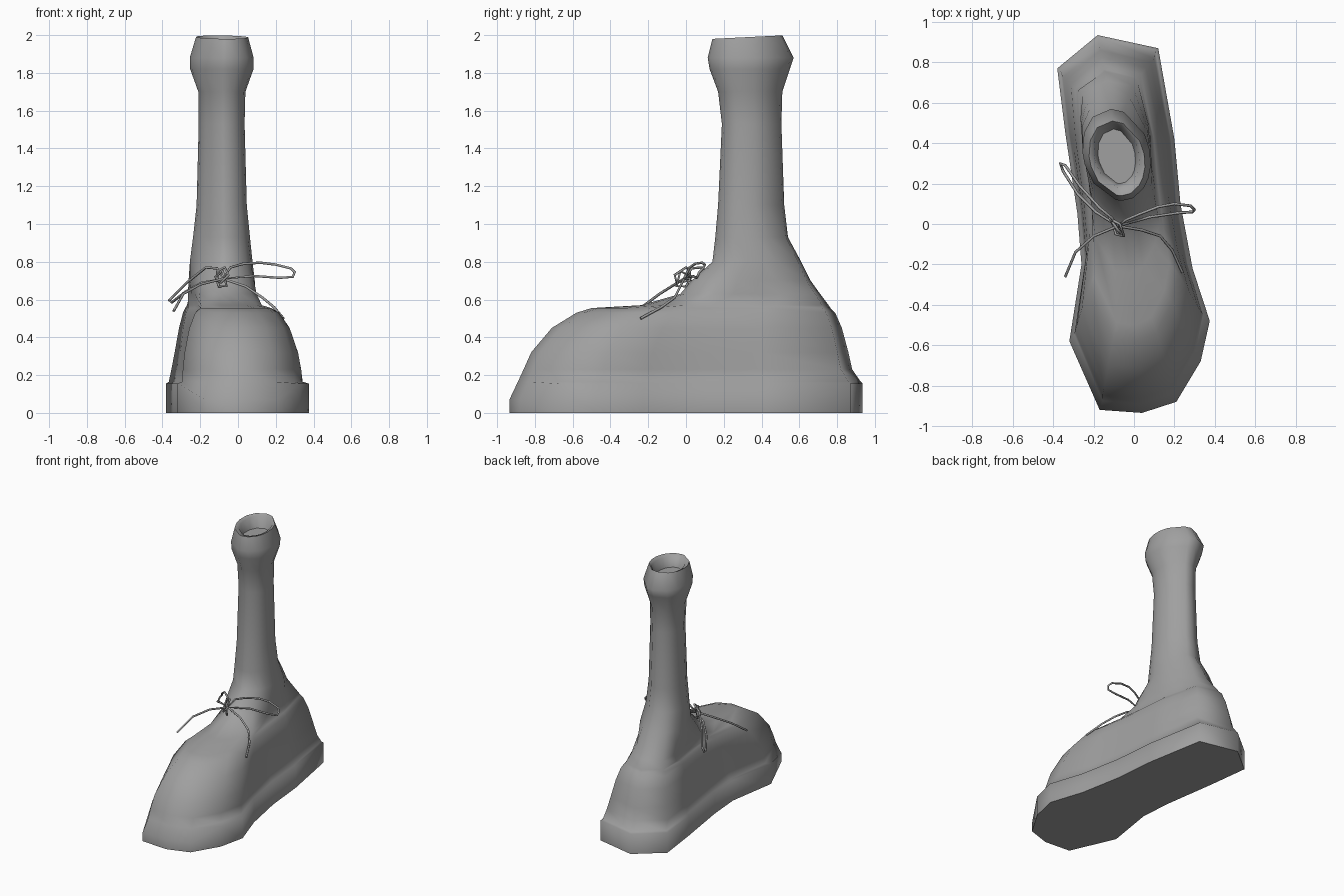
import bpy
import bmesh
from math import sqrt

cube = bpy.data.objects.get("Cube")
if cube:
    bpy.data.objects.remove(cube, do_unlink=True)


def make_material(name, colour):
    mat = bpy.data.materials.new(name)
    mat.use_nodes = True
    mat.diffuse_color = colour
    mat.node_tree.nodes["Principled BSDF"].inputs["Base Color"].default_value = colour
    return mat


grey = make_material("plain grey", (0.35, 0.35, 0.35, 1))

# Sole outline, clockwise from the heel
OUTLINE = [(-.18, .935), (.12, .87), (.20, .42), (.23, .1), (.29, -.22),
           (.375, -.48), (.33, -.68), (.21, -.88), (.04, -.935), (-.17, -.92),
           (-.32, -.58), (-.26, -.2), (-.28, .05), (-.34, .45), (-.38, .77)]
TOE, HEEL = -.935, .935
TOE_HALF, HEEL_HALF = .345, .25


def axis(y):
    """Sideways position of the slanted foot centreline."""
    return -.045 - .12 * y


def mix(a, b, t):
    return a + (b - a) * t


def ring(z, front, back, toe_scale, heel_scale, roundness, tilt=0):
    """The sole outline squeezed between front and back and rounded to an egg."""
    points = []
    for x, y in OUTLINE:
        t = (y - TOE) / (HEEL - TOE)
        new_y = mix(front, back, t)
        offset = x - axis(y)
        side = 1 if offset > 0 else -1
        egg = side * 2 * sqrt(max(t * (1 - t), 0)) * mix(
            TOE_HALF * toe_scale, HEEL_HALF * heel_scale, t)
        offset = mix(offset * mix(toe_scale, heel_scale, t), egg, roundness)
        points.append((axis(new_y) + offset, new_y, z + tilt * (new_y - front)))
    return points


def loft(name, rings):
    """Bridge the rings into one closed, smoothly shaded object."""
    bm = bmesh.new()
    loops = [[bm.verts.new(p) for p in r] for r in rings]
    count = len(OUTLINE)
    for low, high in zip(loops, loops[1:]):
        for i in range(count):
            j = (i + 1) % count
            bm.faces.new((low[i], low[j], high[j], high[i]))
    bm.faces.new(loops[0])
    bm.faces.new(loops[-1])
    bmesh.ops.recalc_face_normals(bm, faces=bm.faces)
    mesh = bpy.data.meshes.new(name)
    bm.to_mesh(mesh)
    bm.free()
    mesh.materials.append(grey)
    obj = bpy.data.objects.new(name, mesh)
    bpy.context.collection.objects.link(obj)
    bpy.ops.object.select_all(action='DESELECT')
    obj.select_set(True)
    bpy.context.view_layer.objects.active = obj
    bpy.ops.object.shade_smooth_by_angle(angle=1.2)


# Sole, thinner at the tip of the toe, where it runs straight into the upper
sole_bottom = [(x, y, 0) for x, y in OUTLINE]
sole_top = [(x, y, .07 if y < -.85 else .155) for x, y in OUTLINE]

# Upper and leg: height, front, back, toe width, heel width, roundness
PROFILE = [
    (.165, -.89, .925, .91, .95, 0),
    (.23, -.86, .88, .9, .91, 0),
    (.32, -.82, .86, .88, .86, .05),
    (.45, -.71, .825, .79, .81, .15),
    (.53, -.58, .79, .66, .77, .25),
    (.555, -.5, .765, .54, .75, .3),
    (.57, -.24, .755, .46, .74, .4),
    (.63, -.03, .71, .46, .74, .6),
    (.7, .03, .66, .46, .74, .8),
    (.8, .14, .61, .45, .71, .9),
    (.93, .155, .54, .42, .62, 1),
    (1.1, .17, .52, .38, .53, 1),
    (1.53, .19, .505, .35, .48, 1),
    (1.7, .17, .51, .36, .49, 1),
    (1.82, .125, .55, .48, .67, 1),
    (1.88, .115, .57, .48, .68, 1),
]
# Tilted rim and the shallow opening inside it
RIM = [(1.98, .14, .51, .39, .56, 1, .05),
       (1.97, .18, .5, .32, .45, 1, .05),
       (1.9, .2, .47, .26, .38, 1)]
loft("shoe_and_leg", [sole_bottom, sole_top] + [ring(*row) for row in PROFILE + RIM])


# Laces as thin tubes
def lace(name, points, closed=False):
    curve = bpy.data.curves.new(name, 'CURVE')
    curve.dimensions = '3D'
    curve.bevel_depth = .007
    curve.bevel_resolution = 1
    curve.use_fill_caps = True
    spline = curve.splines.new('POLY')
    spline.points.add(len(points) - 1)
    for point, p in zip(spline.points, points):
        point.co = (*p, 1)
    spline.use_cyclic_u = closed
    curve.materials.append(grey)
    obj = bpy.data.objects.new(name, curve)
    bpy.context.collection.objects.link(obj)


KNOT = (-.08, -.01, .71)
lace("lace_loop_left", [KNOT, (-.04, .02, .77), (.03, .05, .79), (.12, .085, .795),
                        (.2, .1, .785), (.28, .09, .765), (.3, .07, .745),
                        (.29, .06, .72), (.22, .055, .715), (.08, .035, .725)], True)
lace("lace_loop_right", [KNOT, (-.11, .03, .765), (-.17, .08, .77), (-.27, .19, .69),
                         (-.34, .29, .62), (-.365, .3, .595), (-.35, .26, .585),
                         (-.28, .15, .64), (-.19, .06, .69)], True)
lace("lace_tail_left", [KNOT, (.04, -.03, .67), (.13, -.06, .61),
                        (.19, -.13, .56), (.24, -.24, .5)])
lace("lace_tail_right", [KNOT, (-.2, -.06, .68), (-.29, -.14, .63), (-.34, -.26, .54)])
lace("lace_knot", [(-.11, .02, .7), (-.09, -.05, .69), (-.05, -.06, .73),
                   (-.07, 0, .77), (-.11, .02, .75)], True)
lace("lace_knot_wrap", [(-.12, .03, .72), (-.08, -.03, .75), (-.06, -.05, .67),
                        (-.1, 0, .67)], True)
